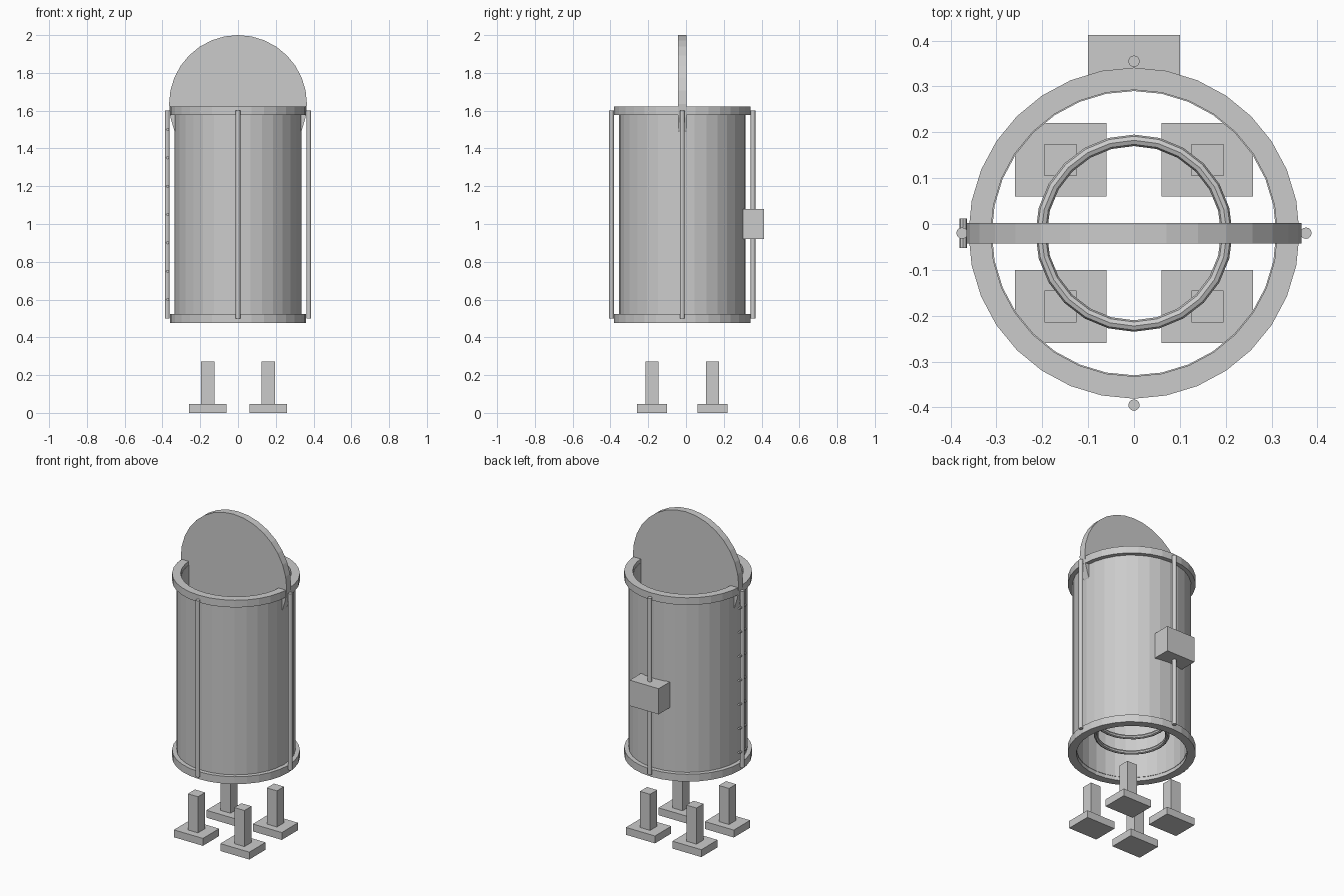
import bpy, math
from mathutils import Matrix

cube = bpy.data.objects.get("Cube")
if cube:
    bpy.data.objects.remove(cube, do_unlink=True)

mat = bpy.data.materials.new("light_grey")
mat.use_nodes = True
grey = (0.6, 0.6, 0.6, 1)
mat.diffuse_color = grey
mat.node_tree.nodes["Principled BSDF"].inputs["Base Color"].default_value = grey

CY = -0.02  # tank axis


def finish(name):
    ob = bpy.context.object
    ob.name = name
    ob.data.materials.clear()
    ob.data.materials.append(mat)
    return ob


def box(name, center, size):
    bpy.ops.mesh.primitive_cube_add(size=1, location=center)
    ob = finish(name)
    ob.data.transform(Matrix.Diagonal((*size, 1)))
    return ob


def cylinder(name, center, r, depth, sides=32, rot=(0, 0, 0)):
    bpy.ops.mesh.primitive_cylinder_add(vertices=sides, radius=r, depth=depth,
                                        location=center, rotation=rot)
    return finish(name)


def tube(name, r_in, r_out, z0, z1, sides=32):
    # square-section ring swept around the tank axis
    profile = [(r_in, z0), (r_out, z0), (r_out, z1), (r_in, z1)]
    verts, faces = [], []
    for i in range(sides):
        a = math.tau * i / sides
        verts += [(r * math.sin(a), r * math.cos(a), z) for r, z in profile]
        j = (i + 1) % sides
        for k in range(4):
            m = (k + 1) % 4
            faces.append((i * 4 + k, i * 4 + m, j * 4 + m, j * 4 + k))
    me = bpy.data.meshes.new(name)
    me.from_pydata(verts, [], [f[::-1] for f in faces])
    ob = bpy.data.objects.new(name, me)
    ob.location.y = CY
    bpy.context.collection.objects.link(ob)
    me.materials.append(mat)
    return ob


# Tank wall and flanges
tube("tank_wall", 0.31, 0.335, 0.5, 1.6)
tube("bottom_flange", 0.3125, 0.361, 0.477, 0.523)
tube("top_flange", 0.3125, 0.361, 1.578, 1.623)

# Upright round lid
cylinder("lid_disc", (0, CY, 1.635), 0.365, 0.045, rot=(math.pi / 2, 0, 0))

# Inner coil rings
for i in range(8):
    bpy.ops.mesh.primitive_torus_add(major_radius=0.2025, minor_radius=0.0125,
                                     major_segments=24, minor_segments=8,
                                     location=(0, CY, 0.6 + 0.1 * i))
    finish(f"coil_ring_{i + 1}")

# Vertical pipes
for name, x, y in (("front", 0, -0.375), ("back", 0, 0.375),
                   ("left", 0.375, 0), ("right", -0.375, 0)):
    cylinder(name + "_pipe", (x, CY + y, 1.05), 0.0125, 1.1, 12)

# Ladder rungs on the right pipe
for i in range(7):
    cylinder(f"rung_{i + 1}", (-0.3725, CY, 0.6 + 0.15 * i), 0.008, 0.065, 8,
             (math.pi / 2, 0, 0))

# Control box
box("control_box", (0, 0.357, 1.0), (0.2, 0.11, 0.16))

# Feet
for sx, side in ((1, "left"), (-1, "right")):
    for sy, end in ((1, "back"), (-1, "front")):
        y = CY + 0.16 * sy
        box(f"{end}_{side}_foot_plate", (0.16 * sx, y, 0.023), (0.2, 0.16, 0.046))
        box(f"{end}_{side}_foot_post", (0.16 * sx, y, 0.158), (0.07, 0.07, 0.226))
